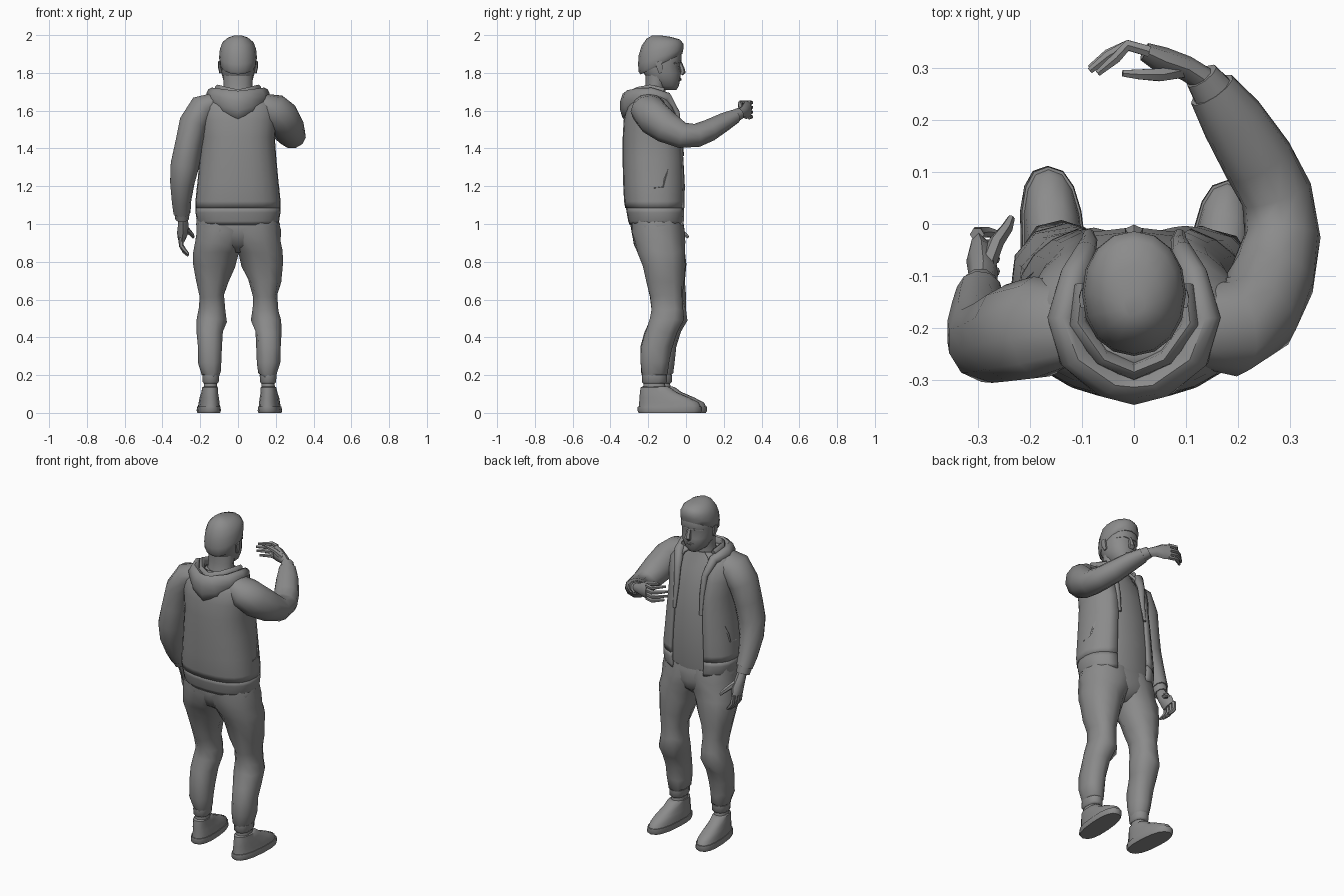
import bpy, bmesh, math, random
from mathutils import Vector

random.seed(4)
grey = bpy.data.materials.new("dark_grey")
grey.diffuse_color = (.26, .26, .26, 1)


def skin(name, rings, closed=True, thick=0, angle=48):
    """Join rings of points into one surface, capped when closed."""
    bm = bmesh.new()
    rows = [[bm.verts.new(p) for p in r] for r in rings]
    n = len(rows[0])
    for a, b in zip(rows, rows[1:]):
        for i in range(n if closed else n - 1):
            j = (i + 1) % n
            bm.faces.new((a[i], a[j], b[j], b[i]))
    if closed:
        bm.faces.new(rows[0][::-1])
        bm.faces.new(rows[-1])
        bmesh.ops.recalc_face_normals(bm, faces=bm.faces)
    me = bpy.data.meshes.new(name)
    bm.to_mesh(me)
    bm.free()
    me.materials.append(grey)
    ob = bpy.data.objects.new(name, me)
    bpy.context.collection.objects.link(ob)
    if thick:
        m = ob.modifiers.new("thickness", 'SOLIDIFY')
        m.thickness, m.offset = thick, -1
    bpy.ops.object.select_all(action='DESELECT')
    ob.select_set(True)
    bpy.context.view_layer.objects.active = ob
    bpy.ops.object.shade_smooth_by_angle(angle=math.radians(angle))
    return ob


def loft(name, rows, n=12, p=2.3, gap=0, tilt=0, thick=0, turn=0, fold=0, angle=48):
    """Rows are (z, x0, x1, y0, y1); gap opens the front (+y) by an angle.
    tilt fades out towards the last row, fold crumples the surface."""
    rings = []
    for k, (z, x0, x1, y0, y1) in enumerate(rows):
        ring = []
        slope = tilt * (1 - k / (len(rows) - 1))
        for i in range(n + (1 if gap else 0)):
            g = math.radians(gap)
            a = math.pi / 2 + g + (math.tau - 2 * g) * i / n
            c, s = math.cos(a), math.sin(a)
            f = 1 + random.uniform(-fold, fold)
            x = f * (x1 - x0) / 2 * math.copysign(abs(c) ** (2 / p), c)
            y = f * (y1 - y0) / 2 * math.copysign(abs(s) ** (2 / p), s)
            dz = random.uniform(-fold, fold) * .25
            ring.append(((x0 + x1) / 2 + x + turn * y, (y0 + y1) / 2 + y, z + slope * y + dz))
        rings.append(ring)
    return skin(name, rings, not gap, thick, angle)


def tube(name, pts, ref, n=8):
    """Points are (x, y, z, radius along ref, radius across)."""
    P = [Vector(q[:3]) for q in pts]
    rings = []
    for k, q in enumerate(pts):
        t = (P[min(k + 1, len(P) - 1)] - P[max(k - 1, 0)]).normalized()
        u = Vector(ref)
        u = (u - t * u.dot(t)).normalized()
        v = t.cross(u)
        rings.append([P[k] + u * q[3] * math.cos(math.tau * i / n)
                      + v * q[4] * math.sin(math.tau * i / n) for i in range(n)])
    return skin(name, rings)


def sym(rows):
    return [(z, -w, w, a, b) for z, w, a, b in rows]


# head, hair, neck
loft("head", sym([(1.71, .03, -.12, -.05), (1.73, .058, -.17, -.038), (1.77, .08, -.205, -.03),
                  (1.80, .088, -.225, -.027), (1.835, .092, -.235, -.034), (1.86, .093, -.24, -.024),
                  (1.90, .092, -.235, -.024), (1.94, .075, -.2, -.04)]), 16, angle=55)
loft("hair", sym([(1.845, .092, -.24, -.028), (1.852, .098, -.25, -.02), (1.885, .1, -.254, -.014),
                  (1.925, .096, -.25, -.014), (1.96, .083, -.235, -.032), (1.985, .055, -.21, -.08),
                  (1.998, .02, -.18, -.13)]), 16, 2.1, tilt=.5, angle=55)
loft("neck", sym([(1.60, .095, -.26, -.09), (1.68, .078, -.225, -.11), (1.74, .077, -.214, -.105),
                  (1.80, .08, -.215, -.09)]), 12, 2)
tube("nose", [(0, -.036, 1.865, .01, .011), (0, -.022, 1.825, .013, .015),
              (0, -.017, 1.805, .016, .02), (0, -.027, 1.792, .01, .014)], (0, 1, 0), 6)
tube("brow", [(-.07, -.066, 1.852, .006, .01), (-.035, -.036, 1.86, .008, .008), (0, -.032, 1.855, .007, .008),
              (.035, -.036, 1.86, .008, .008), (.07, -.066, 1.852, .006, .01)], (0, 0, 1), 6)
tube("lips", [(-.028, -.042, 1.764, .004, .008), (0, -.03, 1.766, .008, .008),
              (.028, -.042, 1.764, .004, .008)], (0, 0, 1), 6)
for s in (-1, 1):
    tube("ear", [(s * .09, -.135, 1.80, .009, .010), (s * .097, -.14, 1.83, .009, .018),
                 (s * .098, -.145, 1.86, .008, .02)], (1, 0, 0), 6)

# shirt and open jacket with ribbed hem
loft("shirt", sym([(1.0, .2, -.285, -.018), (1.06, .2, -.29, -.01), (1.2, .198, -.3, -.006),
                   (1.35, .185, -.3, -.014), (1.5, .18, -.3, -.037), (1.6, .16, -.29, -.07),
                   (1.66, .12, -.26, -.095), (1.69, .085, -.23, -.105)]), 16)
loft("jacket", sym([(1.085, .226, -.322, .001), (1.12, .226, -.328, .003), (1.22, .215, -.333, .002),
                    (1.35, .203, -.336, -.002), (1.46, .195, -.335, -.012), (1.55, .205, -.33, -.03),
                    (1.62, .205, -.315, -.055), (1.672, .17, -.285, -.085), (1.70, .1, -.24, -.1)]),
     20, 2.4, 25, thick=.015)
loft("jacket_hem", sym([(.995, .208, -.298, -.006), (1.015, .218, -.306, .001), (1.06, .225, -.314, .003),
                        (1.088, .224, -.319, .001)]), 20, 2.4, 25, thick=.015)

# hood draped round the neck, running down into the lapels
half = [(.088, -.016, 1.36, .006, .01), (.086, -.032, 1.49, .01, .016), (.092, -.05, 1.59, .016, .02),
        (.115, -.1, 1.672, .026, .028), (.138, -.18, 1.682, .04, .03), (.115, -.25, 1.668, .052, .034),
        (.055, -.3, 1.642, .07, .034)]
hood = half + [(0, -.314, 1.625, .08, .036)] + [(-q[0],) + q[1:] for q in half[::-1]]
tube("hood", hood, (0, 0, 1), 10)
inner = [(.1, -.12, 1.695, .026, .016), (.108, -.19, 1.71, .028, .018), (.065, -.255, 1.69, .036, .018)]
tube("hood_lining", inner + [(0, -.285, 1.67, .042, .02)] + [(-q[0],) + q[1:] for q in inner[::-1]], (0, 0, 1), 8)
for s in (-1, 1):
    tube("pocket_welt", [(s * .19, -.095, 1.29, .006, .006), (s * .207, -.11, 1.24, .006, .006),
                         (s * .211, -.12, 1.195, .006, .006), (s * .214, -.17, 1.19, .006, .006)], (1, 0, .3), 4)

# trousers, socks and shoes; the left foot stands slightly forward
loft("trouser_seat", sym([(.85, .04, -.2, -.07), (.89, .13, -.26, -.022), (.94, .212, -.285, -.01),
                          (1.0, .222, -.295, -.012), (1.05, .2, -.28, -.025)]), 16, 2.5)
leg = [(1.03, -.08, .216, -.29, -.02), (.96, -.07, .224, -.288, -.01), (.9, -.035, .232, -.276, -.007),
       (.85, .0, .238, -.262, -.006), (.78, .022, .238, -.232, -.008),
       (.7, .055, .226, -.215, -.012), (.62, .078, .21, -.195, -.015), (.55, .075, .214, -.185, -.012),
       (.49, .07, .228, -.195, -.014), (.43, .09, .23, -.22, -.045), (.35, .098, .226, -.242, -.075),
       (.27, .1, .225, -.245, -.09), (.21, .106, .208, -.238, -.095), (.19, .118, .2, -.228, -.11)]
cuff = [(.2, .113, .205, -.234, -.1), (.165, .114, .204, -.234, -.1), (.155, .122, .196, -.226, -.11)]
sock = [(.17, .124, .194, -.224, -.115), (.1, .12, .2, -.23, -.1)]
sole = [(0, .11, .228, -.25, .078), (.012, .106, .232, -.257, .085), (.035, .108, .228, -.255, .083)]
upper = [(.03, .111, .225, -.25, .08), (.055, .113, .221, -.248, .068), (.08, .116, .217, -.246, .02),
         (.11, .12, .208, -.244, -.05), (.135, .12, .203, -.24, -.085), (.14, .13, .193, -.23, -.1)]
for side, s in (("right", 1), ("left", -1)):
    def place(rows):
        out = []
        for z, x0, x1, a, b in rows:
            k = min(1, max(0, (.9 - z) / .6)) if s < 0 else 0
            x0, x1 = x0 - .014 * k, x1 - .014 * k
            out.append((z, min(s * x0, s * x1), max(s * x0, s * x1), a + .045 * k, b + .027 * k))
        return out
    loft(side + "_trouser_leg", place(leg), 11, fold=.045)
    loft(side + "_trouser_cuff", place(cuff), 10)
    loft(side + "_sock", place(sock), 10)
    loft(side + "_shoe_sole", place(sole), 16, 2.5, turn=s * .07)
    loft(side + "_shoe_upper", place(upper), 16, 2.4, turn=s * .07)

# left arm hanging, with cuff and hand
X, Z = (1, 0, 0), (0, 0, 1)
tube("left_sleeve", [(-.12, -.195, 1.64, .055, .08), (-.185, -.2, 1.612, .078, .1), (-.235, -.21, 1.53, .08, .095),
                     (-.262, -.22, 1.42, .074, .087), (-.283, -.225, 1.31, .077, .08),
                     (-.296, -.205, 1.22, .066, .074), (-.3, -.165, 1.12, .052, .06),
                     (-.297, -.135, 1.06, .046, .05)], X, 11)
tube("left_cuff", [(-.297, -.14, 1.07, .042, .046), (-.296, -.122, 1.025, .036, .04)], X, 10)
tube("left_palm", [(-.292, -.125, 1.04, .026, .028), (-.29, -.1, .99, .028, .034), (-.294, -.07, .95, .029, .045),
                   (-.299, -.058, .915, .019, .043)], X)
for i in range(4):
    y = -.092 + .024 * i
    d = .008 * (i in (0, 3))
    tube("left_finger", [(-.302, y, .93, .014, .013), (-.3, y + .004, .885, .013, .012),
                         (-.283, y + .004, .853 + d, .011, .011), (-.263, y, .832 + d, .007, .008)], X, 6)
tube("left_thumb", [(-.285, -.085, .985, .017, .018), (-.265, -.035, .965, .015, .016),
                    (-.245, -.008, .945, .012, .013), (-.236, .012, .93, .007, .008)], X, 6)

# right arm raised across the front, with cuff and hand
tube("right_sleeve", [(.12, -.195, 1.64, .055, .08), (.185, -.2, 1.605, .09, .095), (.235, -.17, 1.562, .096, .088),
                      (.268, -.1, 1.51, .086, .083), (.286, -.02, 1.468, .07, .074),
                      (.275, .055, 1.468, .063, .07), (.24, .12, 1.495, .059, .07),
                      (.19, .2, 1.54, .049, .062), (.15, .258, 1.57, .038, .048)], Z, 11)
tube("right_cuff", [(.155, .25, 1.568, .036, .043), (.13, .285, 1.585, .032, .034)], Z, 10)
tube("right_palm", [(.14, .275, 1.58, .026, .024), (.1, .3, 1.592, .03, .024), (.055, .315, 1.602, .046, .026),
                    (.02, .332, 1.605, .046, .018)], Z)
for i in range(4):
    z = 1.567 + .025 * i
    d = .015 * (i in (0, 3))
    tube("right_finger", [(.03, .332, z, .013, .012), (-.012, .344, z, .012, .012),
                          (-.05 + d, .331 - .004 * i, z + .002, .011, .011),
                          (-.085 + d, .305 - .005 * i, z + .004, .007, .007)], Z, 6)
tube("right_thumb", [(.09, .295, 1.605, .018, .016), (.05, .287, 1.633, .015, .014),
                     (.01, .288, 1.643, .012, .011), (-.022, .29, 1.648, .007, .007)], Z, 6)
